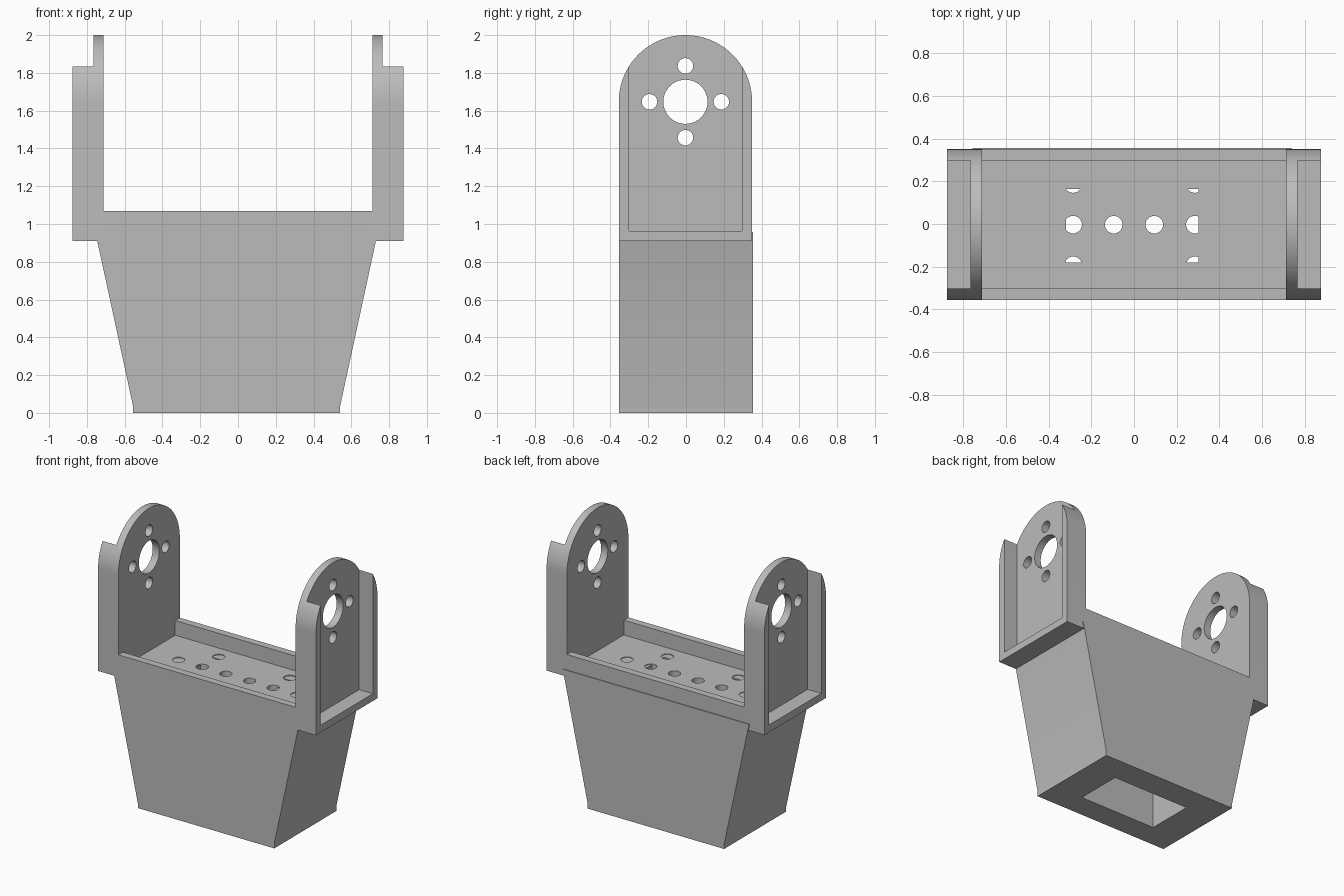
import bpy, bmesh, math
from mathutils import Matrix, Vector

cube = bpy.data.objects.get("Cube")
if cube:
    bpy.data.objects.remove(cube, do_unlink=True)

grey = bpy.data.materials.new("plain grey")
grey.use_nodes = True
grey.diffuse_color = (0.5, 0.5, 0.5, 1)
bsdf = next(n for n in grey.node_tree.nodes if n.type == 'BSDF_PRINCIPLED')
bsdf.inputs["Base Color"].default_value = grey.diffuse_color

Y_MID, HALF, WALL = -0.003, 0.353, 0.053   # bracket depth and sheet thickness
BASE, LIP = 0.91, 1.07                     # bracket underside and lip top
INNER, OUTER = 0.712, 0.875                # cheek inner face and flange edge
ARC_Z = 2 - HALF                           # centre of the rounded top
PITCH, HOLE = 0.19, 0.041                  # screw hole spacing and radius


def make_object(name, bm):
    bmesh.ops.recalc_face_normals(bm, faces=bm.faces)
    mesh = bpy.data.meshes.new(name)
    bm.to_mesh(mesh)
    bm.free()
    mesh.materials.append(grey)
    obj = bpy.data.objects.new(name, mesh)
    bpy.context.collection.objects.link(obj)
    return obj


def prism(name, points, offset):
    """Extrude a flat outline along an offset."""
    bm = bmesh.new()
    face = bm.faces.new([bm.verts.new(p) for p in points])
    extruded = bmesh.ops.extrude_face_region(bm, geom=[face])["geom"]
    verts = [v for v in extruded if isinstance(v, bmesh.types.BMVert)]
    bmesh.ops.translate(bm, verts=verts, vec=offset)
    return make_object(name, bm)


def box(name, low, high):
    (x0, y0, z0), (x1, y1, z1) = low, high
    outline = [(x0, y0, z0), (x1, y0, z0), (x1, y1, z0), (x0, y1, z0)]
    return prism(name, outline, (0, 0, z1 - z0))


def drill(centre, radius, axis):
    """Cylinder cutter along x or z."""
    turn = Matrix.Rotation(math.pi / 2, 4, 'Y') if axis == 'X' else Matrix()
    bm = bmesh.new()
    bmesh.ops.create_cone(bm, cap_ends=True, segments=40, radius1=radius,
                          radius2=radius, depth=0.3,
                          matrix=Matrix.Translation(Vector(centre)) @ turn)
    return make_object("drill", bm)


def cut(obj, cutters):
    """Subtract the cutters, then discard them."""
    for cutter in cutters:
        cutter.hide_render = True
        mod = obj.modifiers.new("cut", 'BOOLEAN')
        mod.operation, mod.solver, mod.object = 'DIFFERENCE', 'EXACT', cutter
    bpy.context.view_layer.update()
    graph = bpy.context.evaluated_depsgraph_get()
    mesh = bpy.data.meshes.new_from_object(obj.evaluated_get(graph))
    obj.modifiers.clear()
    obj.data = mesh
    for cutter in cutters:
        bpy.data.objects.remove(cutter, do_unlink=True)


def ring():
    """Offsets of four screw holes around a centre."""
    return [(PITCH, 0), (-PITCH, 0), (0, PITCH), (0, -PITCH)]


# Round-topped cheeks with outward flanges, a shaft hole and screw holes
parts = []
STEPS = 64
for side, label in ((1, "left"), (-1, "right")):
    arch = [(side * INNER, Y_MID + HALF * math.cos(math.pi * i / STEPS),
             ARC_Z + HALF * math.sin(math.pi * i / STEPS)) for i in range(STEPS + 1)]
    arch += [(side * INNER, Y_MID - HALF, BASE), (side * INNER, Y_MID + HALF, BASE)]
    cheek = prism(label + "_cheek", arch, (side * (OUTER - INNER), 0, 0))
    x0, x1 = sorted((side * (INNER + WALL), side * 1.2))
    inset = HALF - WALL
    cutters = [box("pocket", (x0, Y_MID - inset, BASE + WALL), (x1, Y_MID + inset, 2.3)),
               drill((side * INNER, Y_MID, ARC_Z), 0.117, 'X')]
    cutters += [drill((side * INNER, Y_MID + dy, ARC_Z + dz), HOLE, 'X')
                for dy, dz in ring()]
    cut(cheek, cutters)
    parts.append(cheek)

# Shallow channel joining the cheeks, with two hole patterns in its floor
channel = box("channel", (-INNER, Y_MID - HALF, BASE), (INNER, Y_MID + HALF, LIP))
cutters = [box("pocket", (-1, Y_MID - HALF + WALL, BASE + WALL),
               (1, Y_MID + HALF - WALL, 1.5))]
for cx in (-1.5 * PITCH, 1.5 * PITCH):
    cutters += [drill((cx + dx, Y_MID + dy, BASE), HOLE, 'Z')
                for dx, dy in ring() + [(0, 0)]]
cut(channel, cutters)
parts.append(channel)

# Tapered body with a rectangular socket running up through it
MID, DEPTH, TOP = -0.0075, 0.356, 0.958
right = [(0.548, 0), (0.548, 0.035), (0.748, TOP)]
outline = right + [(-x, z) for x, z in reversed(right)]
body = prism("tapered_body", [(MID + x, -DEPTH, z) for x, z in outline], (0, 2 * DEPTH, 0))
cut(body, [box("socket", (MID - 0.31, MID - 0.172, -0.2), (MID + 0.31, MID + 0.172, 1.2))])
parts.append(body)

# Smooth the round edges and keep the corners crisp
bpy.ops.object.select_all(action='DESELECT')
for part in parts:
    part.select_set(True)
bpy.context.view_layer.objects.active = body
bpy.ops.object.shade_smooth_by_angle(angle=math.radians(30))
